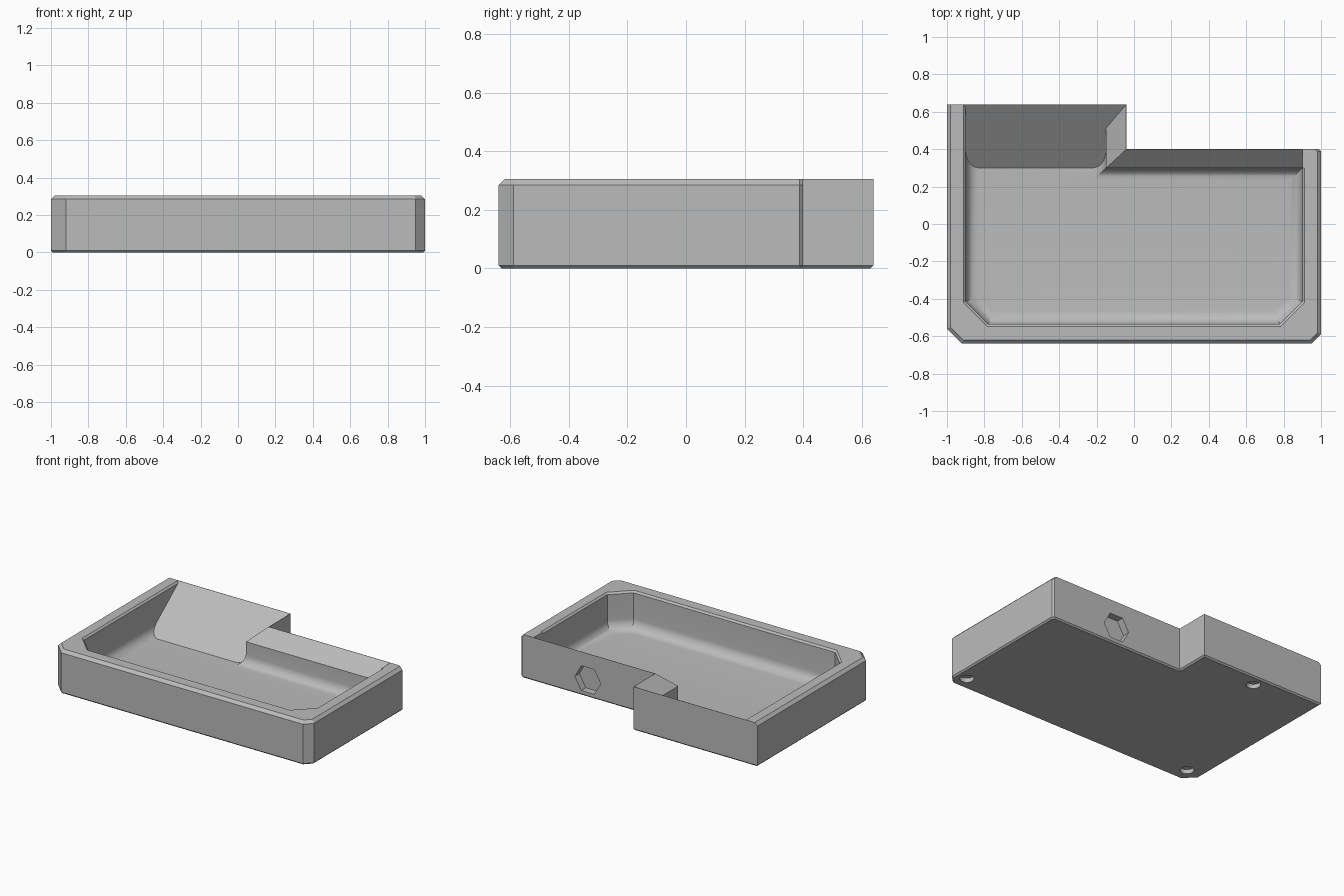
import bpy, bmesh, math
from mathutils import Vector

cube = bpy.data.objects.get("Cube")
if cube:
    bpy.data.objects.remove(cube, do_unlink=True)

TOP, FLOOR, HIGH = 0.305, 0.045, 0.4
RAMP_POINT = Vector((0, 0.638, TOP))
RAMP_NORMAL = Vector((0, FLOOR - TOP, 0.338)).normalized()

grey = bpy.data.materials.new("grey_plastic")
grey.use_nodes = True
grey.diffuse_color = (0.5, 0.5, 0.5, 1)
grey.node_tree.nodes["Principled BSDF"].inputs["Base Color"].default_value = (0.5, 0.5, 0.5, 1)


def loft(name, rings, fillet=0, ramp=False):
    """Closed solid through matching rings; optional rounded base and ramp cut."""
    bm = bmesh.new()
    loops = [[bm.verts.new(p) for p in ring] for ring in rings]
    n = len(loops[0])
    base = bm.faces.new(loops[0])
    bm.faces.new(loops[-1])
    for a, b in zip(loops, loops[1:]):
        for i in range(n):
            j = (i + 1) % n
            bm.faces.new((a[i], a[j], b[j], b[i]))
    bmesh.ops.recalc_face_normals(bm, faces=bm.faces)
    if fillet:
        bmesh.ops.bevel(bm, geom=list(base.edges), offset=fillet, segments=8,
                        profile=0.5, affect='EDGES')
    if ramp:
        cut = bmesh.ops.bisect_plane(bm, geom=bm.verts[:] + bm.edges[:] + bm.faces[:],
                                     plane_co=RAMP_POINT, plane_no=RAMP_NORMAL,
                                     clear_inner=True)
        edges = [e for e in cut["geom_cut"] if isinstance(e, bmesh.types.BMEdge)]
        bmesh.ops.edgeloop_fill(bm, edges=edges)
        bmesh.ops.recalc_face_normals(bm, faces=bm.faces)
    mesh = bpy.data.meshes.new(name)
    bm.to_mesh(mesh)
    bm.free()
    mesh.materials.append(grey)
    obj = bpy.data.objects.new(name, mesh)
    bpy.context.collection.objects.link(obj)
    return obj


def at_z(points, z):
    return [(x, y, z) for x, y in points]


def body_outline(s, b):
    """Outer outline, pulled in by s at front and sides and by b at the back."""
    k = 0.41 * s
    return [(-1 + s, 0.64 - b), (-1 + s, -0.56 + k), (-0.92 + k, -0.64 + s),
            (0.95 - k, -0.64 + s), (1 - s, -0.59 + k), (1 - s, 0.388 - b),
            (0.988 - s, 0.4 - b), (-0.04 - b, 0.4 - b), (-0.04 - b, 0.64 - b)]


def cavity_outline(o):
    """Inner outline, pushed out by o at front and sides."""
    k = 0.41 * o
    return [(-0.9 - o, 1), (-0.9 - o, -0.415 - k), (-0.78 - k, -0.535 - o),
            (0.78 + k, -0.535 - o), (0.9 + o, -0.415 - k), (0.9 + o, 0.3),
            (-0.15, 0.3), (-0.15, 1)]


def circle(cx, cy, r, n):
    return [(cx + r * math.cos(2 * math.pi * i / n),
             cy + r * math.sin(2 * math.pi * i / n)) for i in range(n)]


# Stepped tray body with chamfered edges
tray = loft("tray", [at_z(body_outline(0.01, 0.01), 0), at_z(body_outline(0, 0), 0.01),
                     at_z(body_outline(0, 0), 0.285), at_z(body_outline(0.02, 0), TOP)])

cutters = []
# Inside space with rounded floor and ramp, then its rim chamfer
cutters.append(loft("cavity", [at_z(cavity_outline(0), FLOOR), at_z(cavity_outline(0), HIGH)],
                    fillet=0.07, ramp=True))
cutters.append(loft("rim_chamfer", [at_z(cavity_outline(0), TOP - 0.012),
                                    at_z(cavity_outline(0.024), TOP + 0.012)], ramp=True))
# Sloped tops of the back wall and the step wall
back = [(0.25, 0.161), (0.5, 0.404), (0.25, 0.404)]
cutters.append(loft("back_slope", [[(x, y, z) for y, z in back] for x in (-0.3, 0.9)]))
step = [(-0.25, 0.118), (0.06, 0.397), (-0.25, 0.397)]
cutters.append(loft("step_slope", [[(x, y, z) for x, z in step] for y in (0.2, 0.8)], ramp=True))
# Hexagonal recess in the back wall
hexagon = circle(0.48, 0.12, 0.1, 6)
cutters.append(loft("hex_recess", [[(x, y, z) for x, z in hexagon] for y in (0.35, 0.5)]))
# Round sockets underneath
for i, (x, y) in enumerate([(0.92, -0.54), (-0.51, 0.56), (-0.88, -0.53)]):
    ring = circle(x, y, 0.045, 24)
    cutters.append(loft(f"socket_{i}", [at_z(ring, -0.1), at_z(ring, 0.03)]))

bpy.ops.object.select_all(action='DESELECT')
bpy.context.view_layer.objects.active = tray
tray.select_set(True)
for cutter in cutters:
    cutter.hide_render = True
    mod = tray.modifiers.new(cutter.name, 'BOOLEAN')
    mod.operation = 'DIFFERENCE'
    mod.solver = 'EXACT'
    mod.object = cutter
    bpy.ops.object.modifier_apply(modifier=mod.name)
    bpy.data.objects.remove(cutter, do_unlink=True)
bpy.ops.object.shade_smooth_by_angle(angle=math.radians(25))
